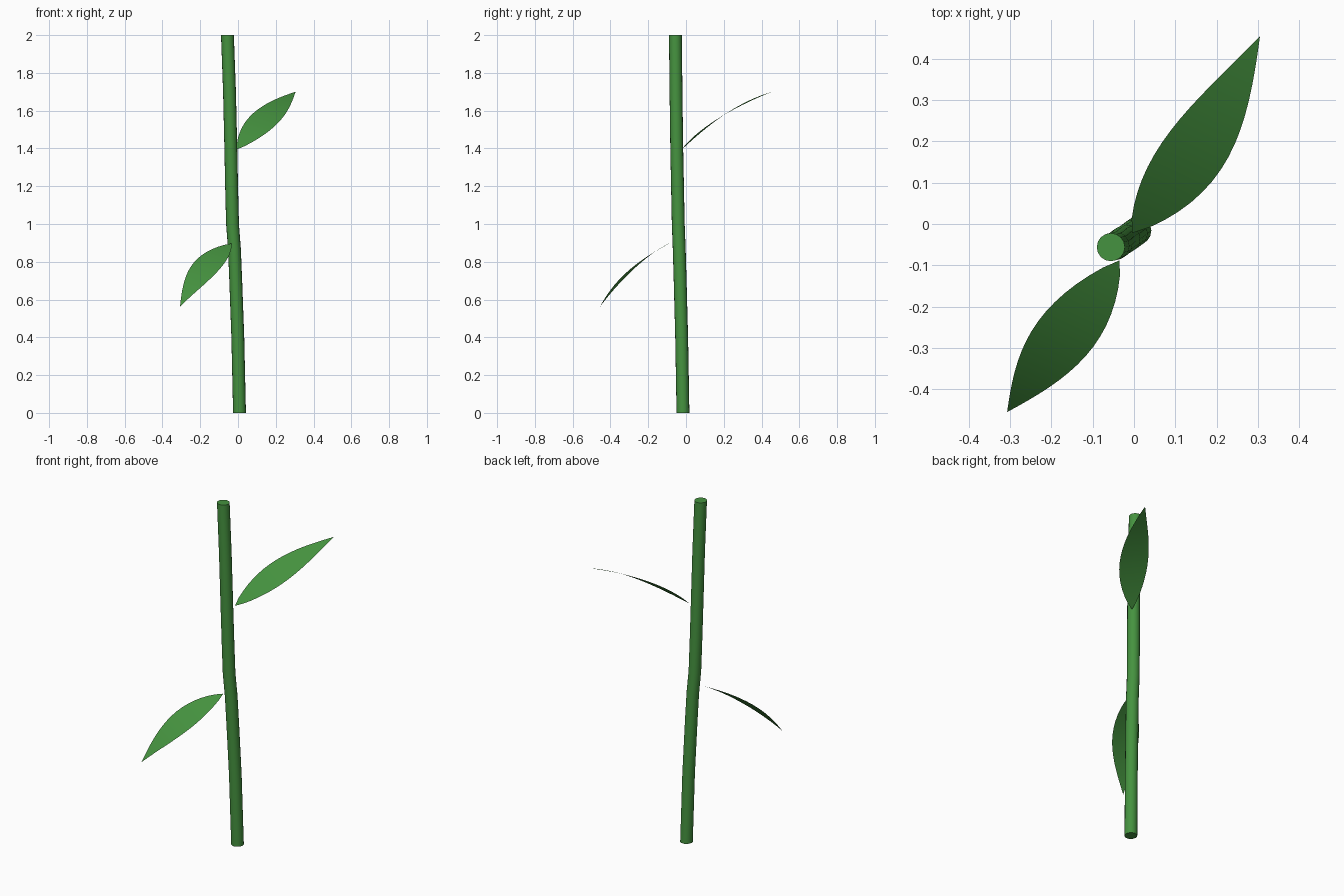
import bpy, bmesh, math
from mathutils import Vector

cube = bpy.data.objects.get("Cube")
if cube:
    bpy.data.objects.remove(cube, do_unlink=True)

green = bpy.data.materials.new("plant green")
green.use_nodes = True
COLOUR = (0.06, 0.29, 0.05, 1)
green.diffuse_color = COLOUR
green.node_tree.nodes["Principled BSDF"].inputs["Base Color"].default_value = COLOUR


def finish(bm, name):
    mesh = bpy.data.meshes.new(name)
    bm.to_mesh(mesh)
    bm.free()
    mesh.materials.append(green)
    obj = bpy.data.objects.new(name, mesh)
    bpy.context.collection.objects.link(obj)
    bpy.ops.object.select_all(action="DESELECT")
    obj.select_set(True)
    bpy.context.view_layer.objects.active = obj
    bpy.ops.object.shade_smooth_by_angle(angle=math.radians(40))
    return obj


def make_stem(path, radius, sides=16):
    """Tube of level rings along the path, closed at both ends."""
    bm = bmesh.new()
    rings = []
    for x, y, z in path:
        rings.append([bm.verts.new((x + radius * math.cos(a), y + radius * math.sin(a), z))
                      for a in (math.tau * i / sides for i in range(sides))])
    for low, high in zip(rings, rings[1:]):
        for i in range(sides):
            j = (i + 1) % sides
            bm.faces.new((low[i], low[j], high[j], high[i]))
    bm.faces.new(rings[0][::-1])
    bm.faces.new(rings[-1])
    return finish(bm, "stem")


def make_leaf(name, base, tip, half_width, sag, shift, steps=16, columns=4):
    """Thin pointed blade, arched along its length."""
    base, tip = Vector(base), Vector(tip)
    across = Vector((0.876, -0.408, -0.257)).normalized()
    up = (tip - base).cross(across).normalized()
    if up.z < 0:
        up.negate()
    bm = bmesh.new()
    rows = []
    for s in range(steps + 1):
        t = s / steps
        arch = 4 * t * (1 - t)
        centre = base.lerp(tip, t) + (up * sag + across * shift) * arch
        width = half_width * max(0, math.sin(math.pi * t ** 0.83))
        rows.append([bm.verts.new(centre + across * width * (2 * c / columns - 1))
                     for c in range(columns + 1)])
    for a, b in zip(rows, rows[1:]):
        for c in range(columns):
            bm.faces.new((a[c], a[c + 1], b[c + 1], b[c]))
    bmesh.ops.remove_doubles(bm, verts=bm.verts, dist=0.0005)
    # Blade faces point upwards
    bm.normal_update()
    bmesh.ops.reverse_faces(bm, faces=[f for f in bm.faces if f.normal.z < 0])
    return finish(bm, name)


# Slightly crooked stem
make_stem([(0.008, -0.016, 0), (-0.001, -0.023, 0.4), (-0.012, -0.031, 0.7),
           (-0.019, -0.036, 0.87), (-0.029, -0.041, 1.0), (-0.034, -0.045, 1.2),
           (-0.038, -0.049, 1.4), (-0.045, -0.053, 1.7), (-0.056, -0.056, 2)], 0.034)

# One rising leaf behind, one drooping leaf in front
make_leaf("upper_leaf", (-0.005, -0.022, 1.395), (0.305, 0.455, 1.70), 0.081, 0.034, 0.01)
make_leaf("lower_leaf", (-0.035, -0.088, 0.897), (-0.307, -0.455, 0.563), 0.076, 0.034, -0.01)
